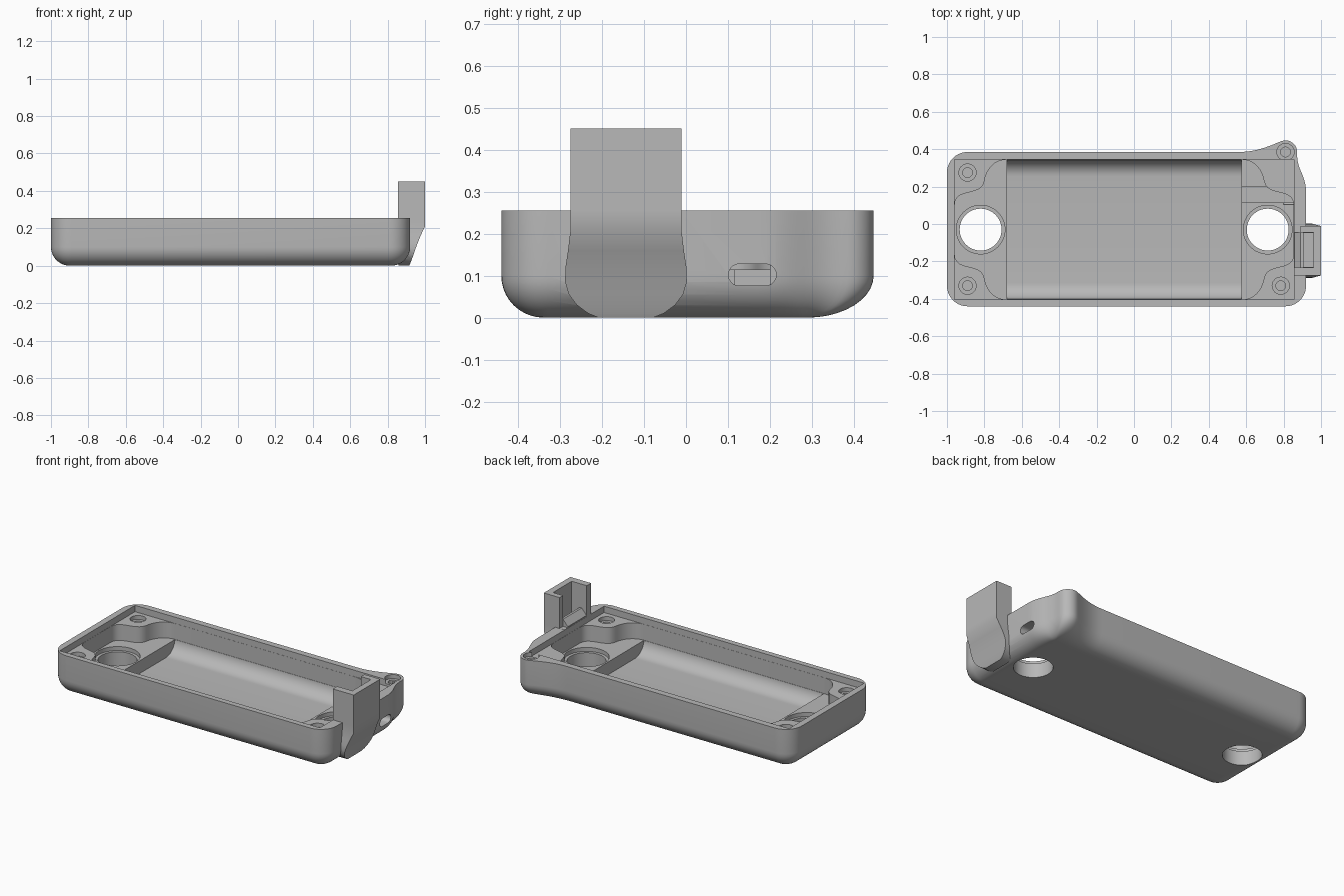
import bpy, bmesh, math
from mathutils import Vector
from mathutils.geometry import interpolate_bezier

cube = bpy.data.objects.get("Cube")
if cube:
    bpy.data.objects.remove(cube, do_unlink=True)

grey = bpy.data.materials.new("plain_grey")
grey.use_nodes = True
grey.diffuse_color = (0.48, 0.48, 0.48, 1)
grey.node_tree.nodes["Principled BSDF"].inputs["Base Color"].default_value = (0.48, 0.48, 0.48, 1)


def loft(name, rings):
    """Closed solid through a list of equal-length rings of 3D points."""
    bm = bmesh.new()
    loops = [[bm.verts.new(p) for p in ring] for ring in rings]
    n = len(loops[0])
    for low, high in zip(loops, loops[1:]):
        for i in range(n):
            j = (i + 1) % n
            bm.faces.new((low[i], low[j], high[j], high[i]))
    bm.faces.new(loops[0][::-1])
    bm.faces.new(loops[-1])
    bmesh.ops.recalc_face_normals(bm, faces=bm.faces)
    mesh = bpy.data.meshes.new(name)
    bm.to_mesh(mesh)
    bm.free()
    mesh.materials.append(grey)
    ob = bpy.data.objects.new(name, mesh)
    bpy.context.collection.objects.link(ob)
    return ob


def prism(name, pts, low, high):
    return loft(name, [[(x, y, z) for x, y in pts] for z in (low, high)])


def prism_x(name, pts, low, high):
    return loft(name, [[(x, y, z) for y, z in pts] for x in (low, high)])


def arc(cx, cy, r, start, end, n=10):
    angles = [math.radians(start + (end - start) * i / n) for i in range(n + 1)]
    return [(cx + r * math.cos(a), cy + r * math.sin(a)) for a in angles]


def circle(cx, cy, r, n=48):
    return arc(cx, cy, r, 0, 360, n)[:-1]


def bezier(*knots):
    return [tuple(p[:2]) for p in interpolate_bezier(*[Vector((x, y, 0)) for x, y in knots], 12)]


def rect(x0, x1, y0, y1):
    return [(x0, y0), (x1, y0), (x1, y1), (x0, y1)]


def combine(target, other, operation):
    bpy.context.view_layer.objects.active = target
    mod = target.modifiers.new("combine", "BOOLEAN")
    mod.operation, mod.solver, mod.object = operation, "EXACT", other
    bpy.ops.object.modifier_apply(modifier=mod.name)
    bpy.data.objects.remove(other, do_unlink=True)


def flip_x(p):
    return (-0.105 - p[0], p[1])


def flip_y(p):
    return (p[0], -0.06 - p[1])


# Tray outline with a screw lobe at one back corner
lobe = arc(0.81, 0.385, 0.062, 0, 110)
outline = arc(0.81, -0.33, 0.11, -90, 0)
outline += bezier((0.92, 0.17), (0.92, 0.26), (0.872, 0.29), (0.872, 0.37))
outline += lobe
outline += bezier(lobe[-1], (0.73, 0.42), (0.66, 0.385), (0.56, 0.385))[1:]
outline += arc(-0.89, 0.275, 0.11, 90, 180) + arc(-0.89, -0.33, 0.11, 180, 270)


def inset(p, amount):
    core = Vector((min(max(p[0], -0.89), 0.81), min(max(p[1], -0.33), 0.275)))
    return core + (Vector(p) - core) * (1 - 0.92 * amount)


# Tray body with a rounded bottom edge
rings = []
for i in range(11):
    a = math.radians(9 * i)
    rings.append([(*inset(p, 1 - math.sin(a)), 0.1 * (1 - math.cos(a))) for p in outline])
rings.append([(x, y, 0.255) for x, y in outline])
tray = loft("tray", rings)

# Flared support below the clip
support = []
for z, x1, half in ((0, 0.915, 0.065), (0.01, 0.92, 0.09), (0.03, 0.928, 0.117),
                    (0.055, 0.937, 0.136), (0.085, 0.947, 0.145), (0.12, 0.96, 0.144),
                    (0.16, 0.976, 0.138), (0.21, 1.0, 0.132), (0.2555, 1.0, 0.132)):
    support.append([(x, y, z) for x, y in rect(0.858, x1, -0.143 - half, -0.143 + half)])
combine(tray, loft("support", support), "UNION")

# Recess under the rim, down to the screw bosses
combine(tray, prism("recess", rect(-0.96, 0.855, -0.405, 0.345), 0.215, 0.4), "DIFFERENCE")

# Middle level, shaped around four curved corner bosses
curve = bezier((-0.68, 0.344), (-0.75, 0.344), (-0.79, 0.29), (-0.80, 0.23))
curve += bezier((-0.80, 0.23), (-0.815, 0.14), (-0.959, 0.2), (-0.959, 0.1))[1:]
middle = curve + [flip_y(p) for p in curve[::-1]]
middle += [flip_x(flip_y(p)) for p in curve] + [flip_x(p) for p in curve[::-1]]
combine(tray, prism("middle", middle, 0.115, 0.4), "DIFFERENCE")

# Deep trough with rounded long sides
trough = [(0.343, 0.4), (-0.403, 0.4)]
trough += arc(-0.313, 0.125, 0.09, 180, 270) + arc(0.253, 0.125, 0.09, 270, 360)
combine(tray, prism_x("trough", trough, -0.68, 0.575), "DIFFERENCE")

# Pocket and slot for the charging port
combine(tray, prism("pocket", rect(0.57, 0.852, 0.115, 0.2), 0.07, 0.2), "DIFFERENCE")
slot = arc(0.189, 0.102, 0.026, -90, 90) + arc(0.127, 0.102, 0.026, 90, 270)
combine(tray, prism_x("slot", slot, 0.8, 1.1), "DIFFERENCE")

# Two large stepped holes
for x in (-0.82, 0.715):
    combine(tray, prism("hole_step", circle(x, -0.03, 0.13), 0.09, 0.4), "DIFFERENCE")
    combine(tray, prism("hole", circle(x, -0.03, 0.112), -0.1, 0.4), "DIFFERENCE")

# Stepped screw holes
for x, y, top in ((-0.89, 0.275, 0.215), (-0.89, -0.33, 0.215),
                  (0.785, -0.33, 0.215), (0.81, 0.385, 0.255)):
    for r, depth in ((0.046, 0.025), (0.026, 0.12)):
        combine(tray, prism("screw_hole", circle(x, y, r, 24), top - depth, 0.4), "DIFFERENCE")

# Well inside the clip
combine(tray, prism("clip_well", rect(0.905, 0.96, -0.23, -0.047), 0.2, 0.4), "DIFFERENCE")

# Upright clip, open towards the tray
clip_plan = [(0.89, -0.011), (1.0, -0.011), (1.0, -0.275), (0.855, -0.275),
             (0.855, -0.232), (0.96, -0.232), (0.96, -0.046), (0.89, -0.046)]
clip = prism("clip", clip_plan, 0.25, 0.45)

# Small ramp at the foot of the clip
ramp = loft("clip_ramp", [[(0.857, y, 0.25), (0.905, y, 0.25), (0.905, y, 0.3), (0.89, y, 0.3),
                           (0.857, y, 0.262)] for y in (-0.232, -0.046)])

for ob in (tray, clip, ramp):
    bpy.ops.object.select_all(action="DESELECT")
    ob.select_set(True)
    bpy.context.view_layer.objects.active = ob
    bpy.ops.object.shade_smooth_by_angle(angle=math.radians(30))
